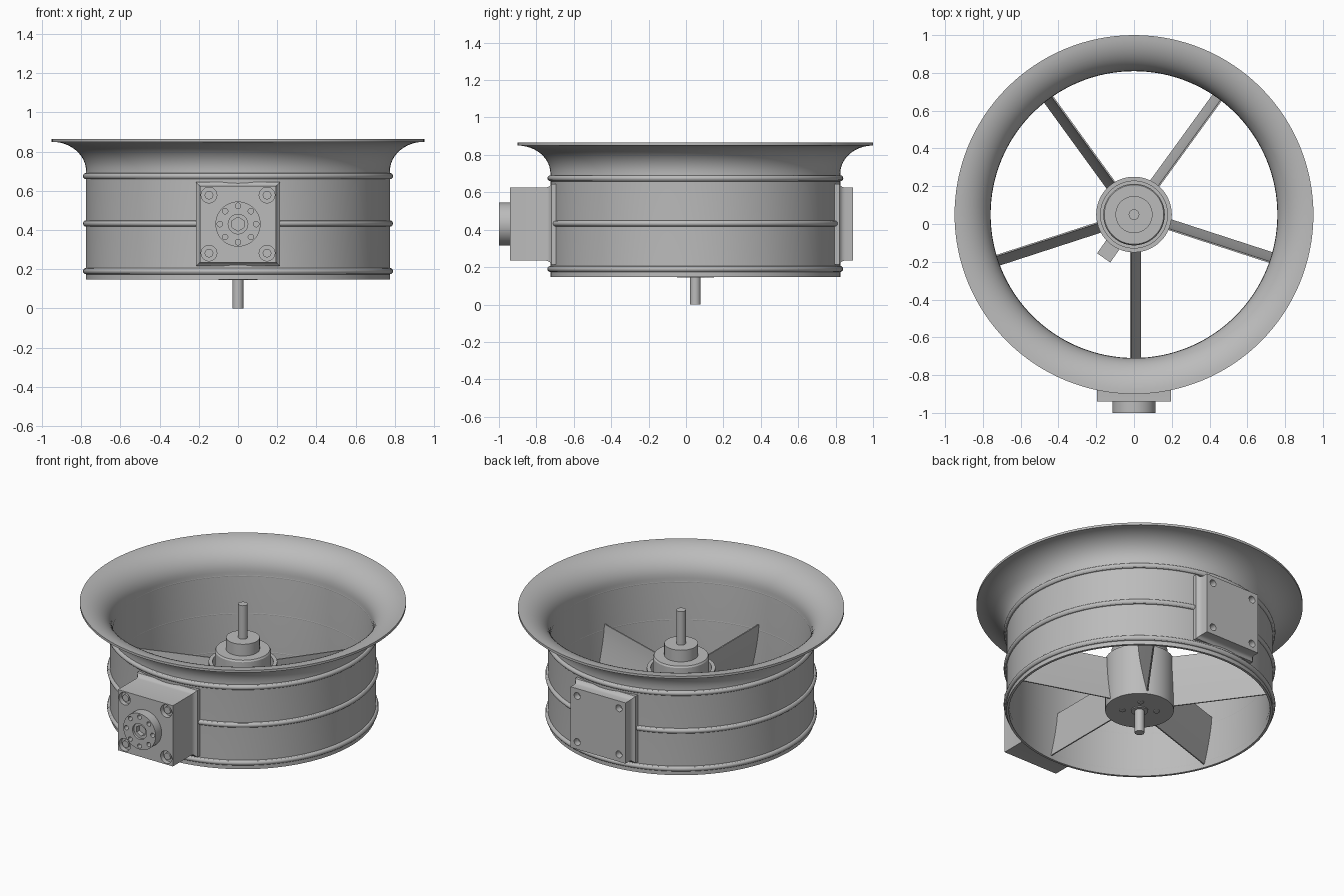
import bpy, bmesh
from math import sin, cos, pi, radians
from mathutils import Matrix, Vector

cube = bpy.data.objects.get("Cube")
if cube:
    bpy.data.objects.remove(cube)

CY = 0.05          # y of the duct axis
MID = 0.43         # height of the mounting boxes' centre

metal = bpy.data.materials.new("grey metal")
metal.use_nodes = True
metal.diffuse_color = (0.5, 0.5, 0.5, 1)
metal.node_tree.nodes["Principled BSDF"].inputs["Base Color"].default_value = (0.5, 0.5, 0.5, 1)


def finish(name, bm, smooth=True):
    bmesh.ops.recalc_face_normals(bm, faces=bm.faces)
    mesh = bpy.data.meshes.new(name)
    bm.to_mesh(mesh)
    bm.free()
    mesh.materials.append(metal)
    ob = bpy.data.objects.new(name, mesh)
    bpy.context.collection.objects.link(ob)
    if smooth:
        shade(ob)
    return ob


def shade(ob):
    bpy.ops.object.select_all(action='DESELECT')
    ob.select_set(True)
    bpy.context.view_layer.objects.active = ob
    bpy.ops.object.shade_smooth_by_angle(angle=radians(30))


def lathe(name, profile, segs=96, closed=True):
    """Spin (radius, z) points round the duct axis; open profiles end on the axis."""
    bm = bmesh.new()
    vs = [bm.verts.new((r, CY, z)) for r, z in profile]
    for a, b in zip(vs, vs[1:] + (vs[:1] if closed else [])):
        bm.edges.new((a, b))
    bmesh.ops.spin(bm, geom=bm.verts[:] + bm.edges[:], cent=(0, CY, 0),
                   axis=(0, 0, 1), angle=2 * pi, steps=segs)
    bmesh.ops.remove_doubles(bm, verts=bm.verts, dist=1e-5)
    return finish(name, bm)


def cylinder(name, start, axis, r, length, segs=32):
    """Cylinder from a start point along an axis."""
    axis = Vector(axis)
    bm = bmesh.new()
    bmesh.ops.create_cone(bm, cap_ends=True, segments=segs, radius1=r, radius2=r, depth=length)
    turn = axis.to_track_quat('Z', 'Y').to_matrix().to_4x4()
    bm.transform(Matrix.Translation(Vector(start) + axis * length / 2) @ turn)
    return finish(name, bm)


def cut(ob, cutters):
    """Subtract the cutters from an object and remove them."""
    for c in cutters:
        c.hide_render = True
        mod = ob.modifiers.new("cut", 'BOOLEAN')
        mod.operation = 'DIFFERENCE'
        mod.solver = 'EXACT'
        mod.object = c
    dg = bpy.context.evaluated_depsgraph_get()
    mesh = bpy.data.meshes.new_from_object(ob.evaluated_get(dg))
    ob.modifiers.clear()
    ob.data = mesh
    for c in cutters:
        bpy.data.objects.remove(c)
    shade(ob)


# Duct: straight wall flaring into a bell mouth with a thin lip
arc = [i * pi / 24 for i in range(13)]
outer = [(0.95 - 0.175 * cos(a), 0.70 + 0.15 * sin(a)) for a in arc]
inner = [(0.95 - 0.19 * cos(a), 0.70 + 0.165 * sin(a)) for a in arc]
lathe("duct_shell", [(0.76, 0.148), (0.775, 0.148)] + outer + inner[::-1], 128)

# Raised beads round the duct
for label, z in (("lower", 0.19), ("middle", 0.433), ("upper", 0.675)):
    lathe(label + "_bead", [(0.775 + 0.016 * cos(k * pi / 6), z + 0.016 * sin(k * pi / 6))
                            for k in range(12)], 128)


# Mounting boxes, flared where they meet the duct wall
def mounting_box(name, side, face):
    bm = bmesh.new()
    rings = []
    for d, h in ((face, 0.195), (0.80, 0.195), (0.788, 0.198), (0.778, 0.204),
                 (0.77, 0.215), (0.65, 0.215)):
        rings.append([bm.verts.new((sx * h, CY + side * d, MID + sz * h))
                      for sx, sz in ((-1, -1), (1, -1), (1, 1), (-1, 1))])
    for a, b in zip(rings, rings[1:]):
        for i in range(4):
            j = (i + 1) % 4
            bm.faces.new((a[i], a[j], b[j], b[i]))
    bm.faces.new(rings[0])
    bm.faces.new(rings[-1])
    box = finish(name, bm)
    cut(box, [cylinder("duct_cutter", (0, CY, 0), (0, 0, 1), 0.768, 1, 128)])
    return box


corners = [(sx * 0.148, MID + sz * 0.148) for sx in (-1, 1) for sz in (-1, 1)]
front_box = mounting_box("front_box", -1, 0.99)
cut(front_box, [cylinder("bore", (x, -0.96, z), (0, 1, 0), 0.04, 0.05) for x, z in corners])
for x, z in corners:
    cylinder("front_box_screw", (x, -0.91, z), (0, -1, 0), 0.022, 0.02)
back_box = mounting_box("back_box", 1, 0.843)
cut(back_box, [cylinder("bore", (x, 0.91, z), (0, -1, 0), 0.022, 0.06) for x, z in corners])

# Round flange on the front box with a bolt circle and stepped centre hole
flange = cylinder("front_flange", (0, -0.935, MID), (0, -1, 0), 0.115, 0.065, 64)
holes = [cylinder("bore", (0.093 * cos(k * pi / 4), -1.01, MID + 0.093 * sin(k * pi / 4)),
                  (0, 1, 0), 0.014, 0.045, 20) for k in range(8)]
holes.append(cylinder("bore", (0, -1.01, MID), (0, 1, 0), 0.05, 0.025))
holes.append(cylinder("bore", (0, -1.02, MID), (0, 1, 0), 0.035, 0.065, 6))
cut(flange, holes)

# Hub cup with the motor standing inside it
lathe("hub", [(0, 0.15), (0.2, 0.15), (0.2, 0.48), (0.177, 0.48), (0.177, 0.25), (0, 0.25)],
      closed=False)
lathe("motor_body", [(0, 0.24), (0.163, 0.24), (0.163, 0.55), (0.157, 0.56), (0, 0.56)],
      closed=False)
cap = cylinder("motor_cap", (0, CY, 0.555), (0, 0, 1), 0.098, 0.08, 64)
shaft_turns = [radians(54 + 90 * k) for k in range(4)]
cut(cap, [cylinder("bore", (0.072 * cos(a), CY + 0.072 * sin(a), 0.65), (0, 0, -1), 0.023, 0.03)
          for a in shaft_turns])
for a in shaft_turns:
    cylinder("motor_cap_screw", (0.072 * cos(a), CY + 0.072 * sin(a), 0.615), (0, 0, 1), 0.012, 0.02, 16)
    cylinder("hub_screw", (0.1 * cos(a), CY + 0.1 * sin(a), 0.152), (0, 0, -1), 0.018, 0.008, 16)
cylinder("drive_shaft", (0, CY, 0), (0, 0, 1), 0.028, 0.85)
cylinder("shaft_collar", (0, CY, 0.152), (0, 0, -1), 0.05, 0.008)

# Cable stub on the side of the hub
bm = bmesh.new()
bmesh.ops.create_cube(bm, size=1)
bm.transform(Matrix.Translation((0, CY, 0)) @ Matrix.Rotation(radians(235), 4, 'Z')
             @ Matrix.Translation((0.23, 0, 0.32)) @ Matrix.Diagonal((0.1, 0.085, 0.08, 1)))
finish("cable_stub", bm, False)

# Five gently curved vanes between hub and duct
for k in range(5):
    bm = bmesh.new()
    steps = [i / 8 for i in range(9)]
    mid = [(-0.018 + 0.051 * t ** 1.4, 0.47 - 0.3 * t) for t in steps]
    loop = [(s + 0.004, z) for s, z in mid] + [(s - 0.004, z) for s, z in mid[::-1]]
    profile = bm.faces.new([bm.verts.new((0.19, s, z)) for s, z in loop])
    new = bmesh.ops.extrude_face_region(bm, geom=[profile])["geom"]
    bmesh.ops.translate(bm, vec=(0.577, 0, 0),
                        verts=[g for g in new if isinstance(g, bmesh.types.BMVert)])
    bm.faces.new([v for v in bm.verts if v.co.x < 0.2]) if not profile.is_valid else None
    bm.transform(Matrix.Translation((0, CY, 0)) @ Matrix.Rotation(radians(72 * k - 90), 4, 'Z'))
    finish("vane", bm)
